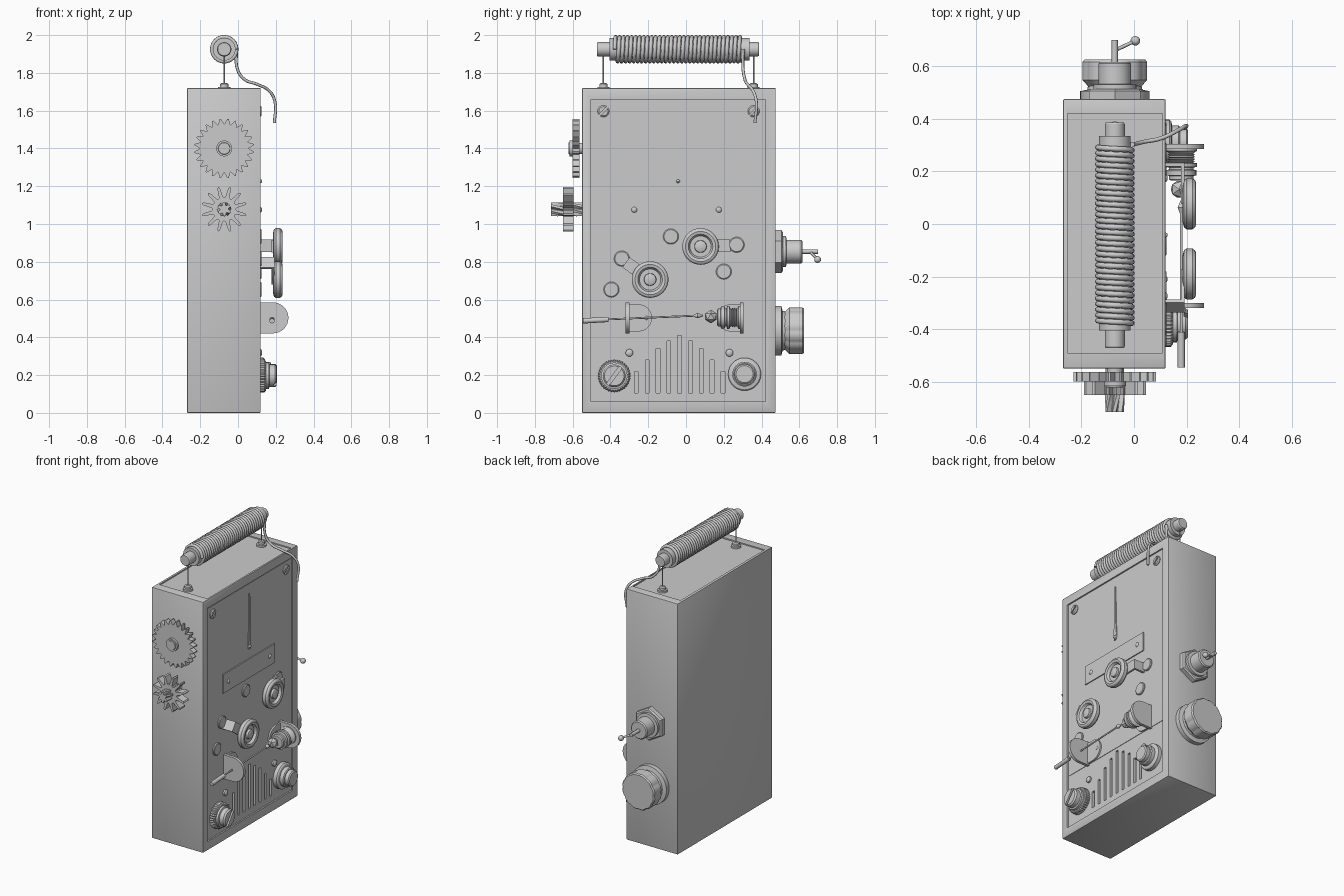
import bpy, bmesh, math
from math import sin, cos, pi, tau
from mathutils import Matrix, Vector

if "Cube" in bpy.data.objects:
    bpy.data.objects.remove(bpy.data.objects["Cube"])

# local x, y, z directions for parts that stick out of each side of the case
AXES = {'X': ((0, 1, 0), (0, 0, 1), (1, 0, 0)), 'F': ((1, 0, 0), (0, 0, 1), (0, -1, 0)),
        'B': ((-1, 0, 0), (0, 0, 1), (0, 1, 0)), 'Z': ((1, 0, 0), (0, 1, 0), (0, 0, 1))}

def add(name, bm):
    bmesh.ops.recalc_face_normals(bm, faces=bm.faces)
    me = bpy.data.meshes.new(name)
    bm.to_mesh(me)
    bm.free()
    ob = bpy.data.objects.new(name, me)
    bpy.context.collection.objects.link(ob)
    return ob

def loft(name, shape, levels, axis, loc):
    """Stack scaled (and twisted) copies of an outline: levels = (scale, height[, twist])."""
    m = Matrix(AXES[axis]).transposed()
    bm, rings = bmesh.new(), []
    for s, h, *t in levels:
        a = t[0] if t else 0
        rings.append([bm.verts.new(m @ Vector((s * (x * cos(a) - y * sin(a)), s * (x * sin(a) + y * cos(a)), h))
                                   + Vector(loc)) for x, y in shape])
    n = len(shape)
    for r0, r1 in zip(rings, rings[1:]):
        for i in range(n):
            bm.faces.new((r0[i], r0[(i + 1) % n], r1[(i + 1) % n], r1[i]))
    bm.faces.new(rings[0][::-1])
    bm.faces.new(rings[-1])
    return add(name, bm)

def circle(n=32):
    return [(cos(tau * i / n), sin(tau * i / n)) for i in range(n)]

def teeth(n, root, steps):
    """Toothed outline; steps = (fraction of pitch, radius)."""
    return [(r * cos(tau * (i + f) / n), r * sin(tau * (i + f) / n)) for i in range(n) for f, r in steps]

def turn(name, prof, axis, loc, n=32):
    return loft(name, circle(n), prof, axis, loc)

def boxes(name, dims):
    bm = bmesh.new()
    for x0, x1, y0, y1, z0, z1 in dims:
        bmesh.ops.create_cube(bm, size=1, matrix=Matrix.Translation(((x0 + x1) / 2, (y0 + y1) / 2, (z0 + z1) / 2))
                              @ Matrix.Diagonal((x1 - x0, y1 - y0, z1 - z0, 1)))
    return add(name, bm)

def cut(ob, cutter):
    md = ob.modifiers.new("cut", 'BOOLEAN')
    md.operation, md.object, md.solver = 'DIFFERENCE', cutter, 'EXACT'
    bpy.context.view_layer.objects.active = ob
    bpy.ops.object.modifier_apply(modifier=md.name)
    bpy.data.objects.remove(cutter)

def tube(name, pts, r, smooth=False):
    cu = bpy.data.curves.new(name, 'CURVE')
    cu.dimensions, cu.bevel_depth, cu.bevel_resolution, cu.use_fill_caps = '3D', r, 2, True
    if smooth:
        sp = cu.splines.new('BEZIER')
        sp.bezier_points.add(len(pts) - 1)
        for b, p in zip(sp.bezier_points, pts):
            b.co, b.handle_left_type, b.handle_right_type = p, 'AUTO', 'AUTO'
    else:
        sp = cu.splines.new('POLY')
        sp.points.add(len(pts) - 1)
        for b, p in zip(sp.points, pts):
            b.co = (*p, 1)
    ob = bpy.data.objects.new(name, cu)
    bpy.context.collection.objects.link(ob)
    return ob

CX = -0.073   # centre of the narrow sides
FX = 0.11     # face of the recessed panel

# case with recessed side and top panels, and speaker slots
case = boxes("case", [(-0.27, 0.12, -0.55, 0.475, 0, 1.72)])
bv = case.modifiers.new("bevel", 'BEVEL')
bv.width, bv.segments = 0.005, 2
bpy.context.view_layer.objects.active = case
bpy.ops.object.modifier_apply(modifier="bevel")
cut(case, boxes("panel_cutter", [(FX, 0.2, -0.503, 0.42, 0.06, 1.66)]))
cut(case, boxes("top_cutter", [(-0.253, 0.109, -0.49, 0.42, 1.712, 1.8)]))
heights = [0.22, 0.28, 0.34, 0.38, 0.41, 0.38, 0.34, 0.28, 0.22]
cut(case, boxes("slot_cutter", [(0.08, 0.2, -0.273 + 0.0573 * i, -0.253 + 0.0573 * i, 0.105, h)
                                for i, h in enumerate(heights)]))
boxes("panel_plate", [(FX - 0.004, FX + 0.003, -0.495, 0.412, 0.43, 1.652)])

# panel screws
for y in (-0.437, 0.358):
    s = turn("panel_screw", [(0.031, -0.01), (0.031, 0.008), (0.024, 0.014)], 'X', (FX, y, 1.597))
    c = boxes("slot", [(FX + 0.006, FX + 0.03, -0.05, 0.05, -0.005, 0.005)])
    c.data.transform(Matrix.Translation((0, y, 1.597)) @ Matrix.Rotation(pi / 4, 4, 'X'))
    cut(s, c)

# needle, name plate and rivets
loft("needle", [(-0.003, 0.36), (-0.008, 0.1), (-0.014, 0.02), (-0.008, -0.02), (0.008, -0.02),
                (0.014, 0.02), (0.008, 0.1), (0.003, 0.36)], [(1, 0), (1, 0.01)], 'X', (FX, -0.042, 1.226))
boxes("blank_plate", [(FX, 0.12, -0.33, 0.23, 1.01, 1.14)])
for y, z, r in ((-0.042, 1.226, 0.01), (-0.274, 1.075, 0.015), (0.174, 1.075, 0.015),
                (-0.30, 0.318, 0.02), (0.23, 0.318, 0.02), (-0.21, 0.503, 0.013)):
    turn("rivet", [(r, 0), (r, 0.01), (r * 0.75, 0.015), (r * 0.3, 0.018)], 'X', (FX, y, z), 16)

# contact studs
for y, z in ((-0.08, 0.934), (-0.395, 0.653), (0.2, 0.748), (-0.34, 0.817), (0.268, 0.89)):
    turn("contact_stud", [(0.041, 0), (0.041, 0.01), (0.036, 0.014)], 'X', (FX, y, z))

# switch dials on bent arms
def strip(a, b, w, ang):
    return [(x * cos(ang) - y * sin(ang), x * sin(ang) + y * cos(ang)) for x, y in ((a, -w), (b, -w), (b, w), (a, w))]

for y, z, ang in ((-0.19, 0.706, pi - 0.62), (0.077, 0.881, 0.03)):
    turn("switch_dial", [(0.07, 0.185), (0.09, 0.19), (0.097, 0.2), (0.097, 0.222), (0.09, 0.232), (0.08, 0.236),
                         (0.065, 0.232), (0.056, 0.216), (0.033, 0.216), (0.031, 0.23), (0.024, 0.234)],
         'X', (0, y, z), 40)
    loft("switch_arm", strip(0, 0.157, 0.033, ang), [(1, 0.178), (1, 0.192)], 'X', (0, y, z))
    loft("switch_arm_leg", strip(0.142, 0.157, 0.033, ang), [(1, FX), (1, 0.185)], 'X', (0, y, z))

# L brackets with rounded ends
def tab(length, r, sx=1):
    return [(0, -r)] + [(sx * (length - r + r * cos(a)), r * sin(a))
                        for a in (-pi / 2 + pi * i / 16 for i in range(17))] + [(0, r)]

for y, s in ((-0.31, 1), (0.295, -1)):
    loft("bracket", tab(0.157, 0.082), [(1, -0.01), (1, 0.01)], 'F', (FX, y, 0.503))
    loft("bracket_foot", tab(0.13, 0.072, s), [(1, 0), (1, 0.014)], 'X', (FX, y, 0.503))

# detector rod, crystal and holder
tube("rod_handle", [(0.18, -0.545, 0.487), (0.18, -0.41, 0.495)], 0.014)
tube("rod", [(0.18, -0.42, 0.495), (0.18, 0.06, 0.515)], 0.005)
turn("rod_tip", [(0.006, 0), (0.014, 0.02), (0.003, 0.048)], 'B', (0.18, 0.042, 0.515), 12)
bm = bmesh.new()
bmesh.ops.create_icosphere(bm, subdivisions=1, radius=0.036, matrix=Matrix.Translation((0.172, 0.132, 0.51)))
add("crystal", bm)
thread = [p for i in range(5) for p in ((0.045, 0.068 + i * 0.009), (0.052, 0.0725 + i * 0.009))]
turn("crystal_holder", [(0.04, 0), (0.047, 0.005), (0.047, 0.018), (0.057, 0.02), (0.057, 0.04), (0.047, 0.042),
                        (0.047, 0.05), (0.06, 0.052), (0.06, 0.066)] + thread + [(0.06, 0.113), (0.06, 0.125)],
     'B', (0.18, 0.165, 0.505))

# knurled slotted knob and stepped button
loft("knurled_ring", teeth(36, 1, [(0, 1), (0.5, 0.94)]), [(0.087, 0), (0.087, 0.03), (0.078, 0.038)],
     'X', (FX, -0.38, 0.196))
k = turn("slotted_knob", [(0.07, 0.03), (0.07, 0.053), (0.06, 0.056), (0.06, 0.085), (0.052, 0.095)],
         'X', (FX, -0.38, 0.196))
c = boxes("slot", [(FX + 0.08, FX + 0.15, -0.09, 0.09, -0.009, 0.009)])
c.data.transform(Matrix.Translation((0, -0.38, 0.196)) @ Matrix.Rotation(pi / 3.4, 4, 'X'))
cut(k, c)
turn("push_button", [(0.087, 0), (0.087, 0.025), (0.08, 0.032), (0.065, 0.035), (0.065, 0.06), (0.058, 0.065),
                     (0.053, 0.065), (0.053, 0.09), (0.045, 0.096)], 'X', (FX, 0.31, 0.205))

# front gears
gz = 1.40
loft("large_gear", teeth(24, 1, [(0, 0.128), (0.42, 0.158), (0.58, 0.158)]), [(1, 0.013), (1, 0.05)],
     'F', (CX, -0.55, gz))
turn("large_gear_hub", [(0.03, -0.01), (0.03, 0.05), (0.042, 0.05), (0.042, 0.066), (0.032, 0.066), (0.03, 0.072)],
     'F', (CX, -0.55, gz))
loft("small_gear", teeth(12, 1, [(0, 0.062), (0.2, 0.066), (0.38, 0.115), (0.5, 0.122), (0.62, 0.115),
                                 (0.8, 0.066)]), [(1, 0.045), (1, 0.1)], 'F', (CX, -0.55, 1.078))
loft("twisted_pinion", teeth(6, 1, [(0, 0.022), (0.25, 0.037), (0.6, 0.037), (0.85, 0.022)]),
     [(1, 0.17 * i / 10 - 0.005, 0.12 * i) for i in range(11)], 'F', (CX, -0.55, 1.078))

# back toggle: hexagon nut, collar, lever with ball
hexagon = [(cos(pi / 2 + i * pi / 3), sin(pi / 2 + i * pi / 3)) for i in range(6)]
B = (CX, 0.475, 0.854)
loft("hexagon_nut", hexagon, [(0.113, -0.005), (0.113, 0.03), (0.103, 0.038)], 'B', B)
turn("toggle_collar", [(0.082, 0.03), (0.082, 0.055), (0.062, 0.057), (0.062, 0.135), (0.055, 0.142)], 'B', B)
tube("toggle_pin", [(CX, 0.6, 0.854), (CX, 0.7, 0.854)], 0.012)
tube("toggle_lever", [(CX, 0.66, 0.85), (0.005, 0.697, 0.812)], 0.007)
bm = bmesh.new()
bmesh.ops.create_uvsphere(bm, u_segments=20, v_segments=12, radius=0.018,
                          matrix=Matrix.Translation((0.005, 0.697, 0.812)))
add("toggle_ball", bm)

# back scalloped dial knob
K = (CX, 0.475, 0.435)
turn("dial_knob_base", [(0.132, -0.005), (0.132, 0.03), (0.105, 0.036), (0.1, 0.06)], 'B', K, 40)
flutes = [((0.96 + 0.04 * abs(sin(6 * a))) * cos(a), (0.96 + 0.04 * abs(sin(6 * a))) * sin(a))
          for a in (tau * i / 96 for i in range(96))]
loft("dial_knob", flutes, [(0.1, 0.045), (0.125, 0.072), (0.125, 0.142), (0.118, 0.15)], 'B', K)

# top coil on its core, held by two thin posts
turn("coil_core", [(0.034, -0.472), (0.038, -0.466), (0.038, -0.405), (0.06, -0.405), (0.06, 0.335), (0.038, 0.335),
                   (0.038, 0.38), (0.034, 0.386)], 'B', (CX, 0, 1.925))
turns, n = 32, 24
tube("coil_winding", [(CX + 0.065 * cos(tau * i / n), -0.378 + 0.68 * i / (turns * n), 1.925 + 0.065 * sin(tau * i / n))
                      for i in range(turns * n + 1)], 0.0105)
tube("loose_wire", [(CX + 0.065, 0.302, 1.925), (-0.003, 0.302, 1.82), (0.035, 0.312, 1.765), (0.1, 0.325, 1.74),
                    (0.165, 0.355, 1.705), (0.195, 0.372, 1.65), (0.193, 0.365, 1.535)], 0.008, True)
for y in (-0.437, 0.358):
    turn("coil_post_base", [(0.032, -0.01), (0.032, 0.012), (0.022, 0.014), (0.022, 0.028), (0.015, 0.034)],
         'Z', (CX, y, 1.712), 20)
    tube("coil_post", [(CX, y, 1.73), (CX, y, 1.92)], 0.004)

# smooth round surfaces, keep sharp edges
bpy.ops.object.select_all(action='DESELECT')
for ob in bpy.context.scene.objects:
    if ob.type == 'MESH':
        ob.select_set(True)
        bpy.context.view_layer.objects.active = ob
bpy.ops.object.shade_smooth_by_angle(angle=math.radians(30))
